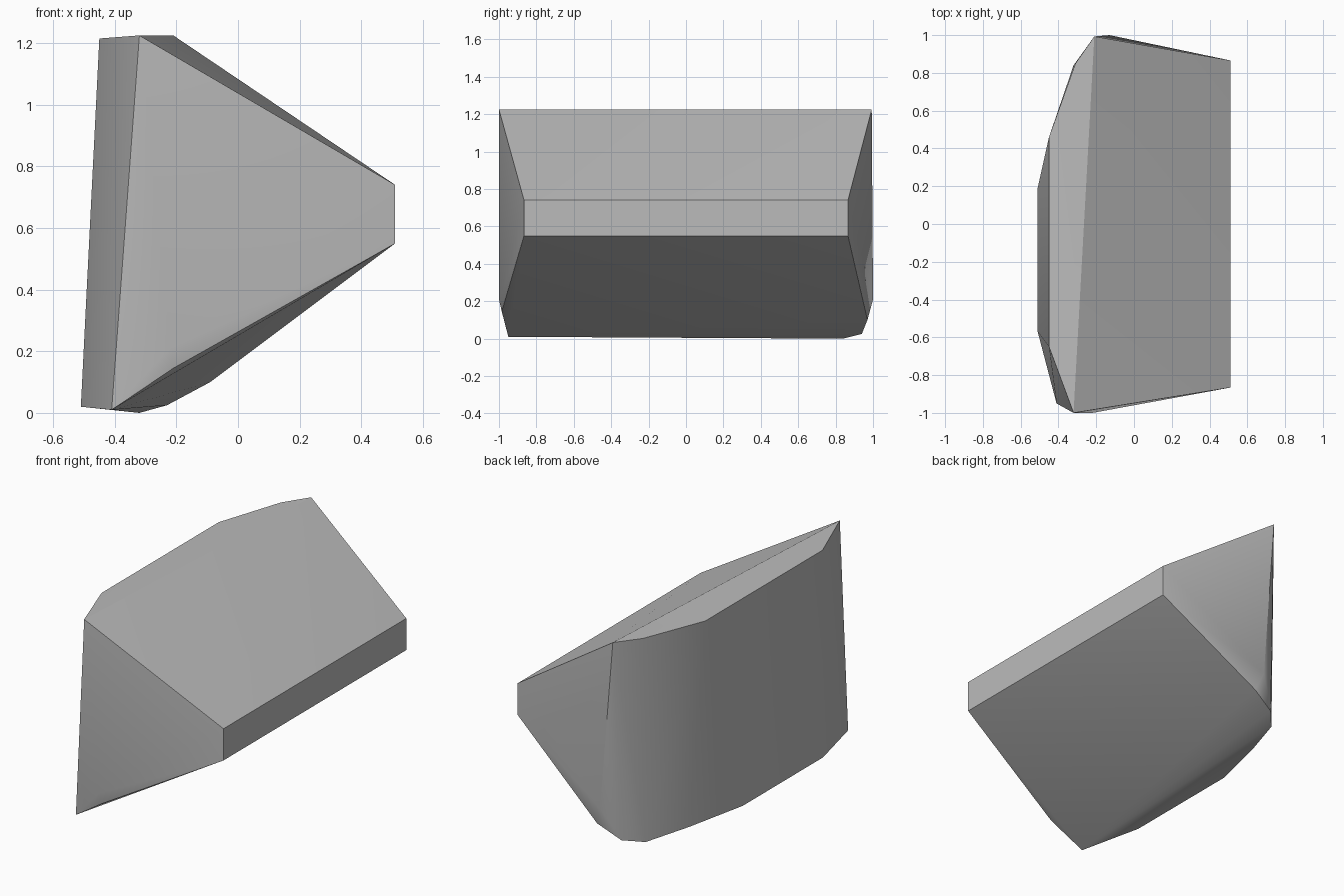
import bpy
import bmesh
from math import radians

default_cube = bpy.data.objects.get("Cube")
if default_cube:
    bpy.data.objects.remove(default_cube, do_unlink=True)


def make_material(name, rgb):
    material = bpy.data.materials.new(name)
    material.use_nodes = True
    colour = (*rgb, 1.0)
    material.diffuse_color = colour
    material.node_tree.nodes["Principled BSDF"].inputs["Base Color"].default_value = colour
    return material


def make_hull(name, corners, material):
    """Stretch a convex skin over the corner points."""
    mesh = bpy.data.meshes.new(name)
    bm = bmesh.new()
    for corner in corners:
        bm.verts.new(corner)
    bmesh.ops.convex_hull(bm, input=bm.verts[:])
    bmesh.ops.recalc_face_normals(bm, faces=bm.faces[:])
    bm.to_mesh(mesh)
    bm.free()
    mesh.materials.append(material)
    block = bpy.data.objects.new(name, mesh)
    bpy.context.collection.objects.link(block)
    return block


# Top rim, from front to back
top_rim = [(-0.32, -1, 1.225), (-0.45, -0.65, 1.215), (-0.45, 0.46, 1.215),
           (-0.31, 0.85, 1.222), (-0.21, 0.993, 1.225)]

# Bottom rim, from front to back
bottom_rim = [(-0.41, -0.95, 0.01), (-0.51, -0.57, 0.02), (-0.51, 0.19, 0.02),
              (-0.415, 0.56, 0.01), (-0.32, 0.84, 0)]

# Rounded lower corners at the front and back ends
front_corner = [(-0.22, -1, 0.21), (-0.21, -0.985, 0.145)]
back_corner = [(-0.23, 0.94, 0.025), (-0.09, 0.97, 0.1), (-0.13, 1, 0.21)]

# Narrow end, mirrored front to back
narrow_end = [(0.51, side * 0.866, z) for side in (-1, 1) for z in (0.55, 0.74)]

grey = make_material("plain grey", (0.5, 0.5, 0.5))
block = make_hull("faceted_block",
                  top_rim + bottom_rim + front_corner + back_corner + narrow_end,
                  grey)

# Soft shading across shallow facets, crisp main edges
bpy.ops.object.select_all(action="DESELECT")
block.select_set(True)
bpy.context.view_layer.objects.active = block
bpy.ops.object.shade_smooth_by_angle(angle=radians(30))
